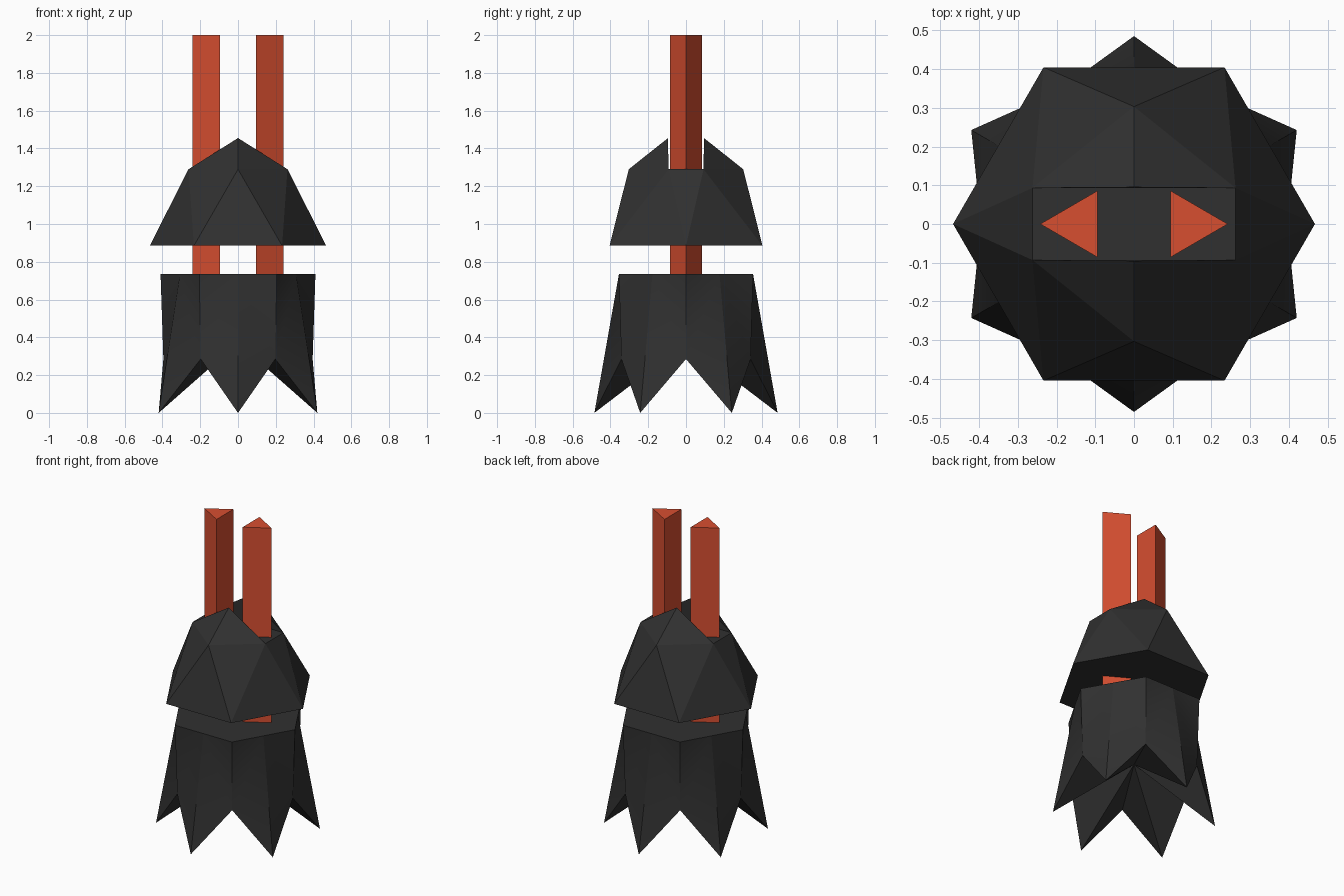
import bpy, bmesh, math

if "Cube" in bpy.data.objects:
    bpy.data.objects.remove(bpy.data.objects["Cube"])

def material(name, rgb):
    m = bpy.data.materials.new(name)
    m.diffuse_color = (*rgb, 1)
    m.use_nodes = True
    m.node_tree.nodes["Principled BSDF"].inputs["Base Color"].default_value = m.diffuse_color
    return m

BLACK = material("charcoal black", (0.03, 0.03, 0.03))
ORANGE = material("burnt orange", (0.68, 0.077, 0.03))

def build(name, verts, faces, mat, smooth=None):
    me = bpy.data.meshes.new(name)
    me.from_pydata(verts, [], faces)
    bm = bmesh.new()
    bm.from_mesh(me)
    bmesh.ops.recalc_face_normals(bm, faces=bm.faces)
    bm.to_mesh(me)
    bm.free()
    me.materials.append(mat)
    ob = bpy.data.objects.new(name, me)
    bpy.context.collection.objects.link(ob)
    if smooth:
        bpy.ops.object.select_all(action='DESELECT')
        ob.select_set(True)
        bpy.context.view_layer.objects.active = ob
        bpy.ops.object.shade_smooth_by_angle(angle=math.radians(smooth))
    return ob

def polar(r, deg, z):
    a = math.radians(deg)
    return (r * math.cos(a), r * math.sin(a), z)

# Lower skirt: six flared panels with pointed tips, flat lid, hollowed underside
verts, faces = [], []
for i in range(6):
    a = 60 * i
    verts += [polar(0.41, a, 0.735),                 # top corner
              polar(0.355, a + 30, 0.735),           # top edge middle
              polar(0.395, a, 0.285),                # notch
              polar(0.485, a + 30, 0)]               # tip
verts.append((0, 0, 0.37))                           # centre of the underside
for i in range(6):
    c, m, n, t = range(4 * i, 4 * i + 4)
    c2, n2 = (4 * i + 4) % 24, (4 * i + 6) % 24
    faces += [(c, n, m), (n, t, m), (m, t, n2), (m, n2, c2),
              (n, 24, t), (t, 24, n2)]
faces.append([k for i in range(6) for k in (4 * i, 4 * i + 1)])
build("lower_skirt", verts, faces, BLACK, 35)

# Upper cap: hexagonal base, faceted sides, two peaks either side of a flat slot
verts = [polar(0.467, 60 * i, 0.885) for i in range(6)]
for s in (1, -1):
    verts += [(0.262, s * 0.093, 1.29), (0, s * 0.303, 1.29),
              (-0.262, s * 0.093, 1.29), (0, s * 0.095, 1.455)]
faces = [(0, 1, 2, 3, 4, 5), (6, 8, 12, 10), (0, 6, 10), (3, 8, 12)]
for k, (r, p, q, l) in ((6, (0, 1, 2, 3)), (10, (0, 5, 4, 3))):
    faces += [(r, p, k), (p, k + 1, k), (p, q, k + 1), (q, k + 2, k + 1),
              (q, l, k + 2),                          # sides
              (k, k + 1, k + 3), (k + 1, k + 2, k + 3),  # peak slopes
              (k, k + 3, k + 2)]                      # slot wall
build("upper_cap", verts, faces, BLACK)

# Two triangular rods rising through the cap
for side, s in (("right", 1), ("left", -1)):
    tri = [(s * 0.242, 0), (s * 0.094, 0.086), (s * 0.094, -0.086)]
    verts = [(x, y, z) for z in (0.735, 2.0) for x, y in tri]
    build(side + "_rod", verts,
          [(0, 1, 2), (3, 4, 5), (0, 1, 4, 3), (1, 2, 5, 4), (2, 0, 3, 5)], ORANGE)
